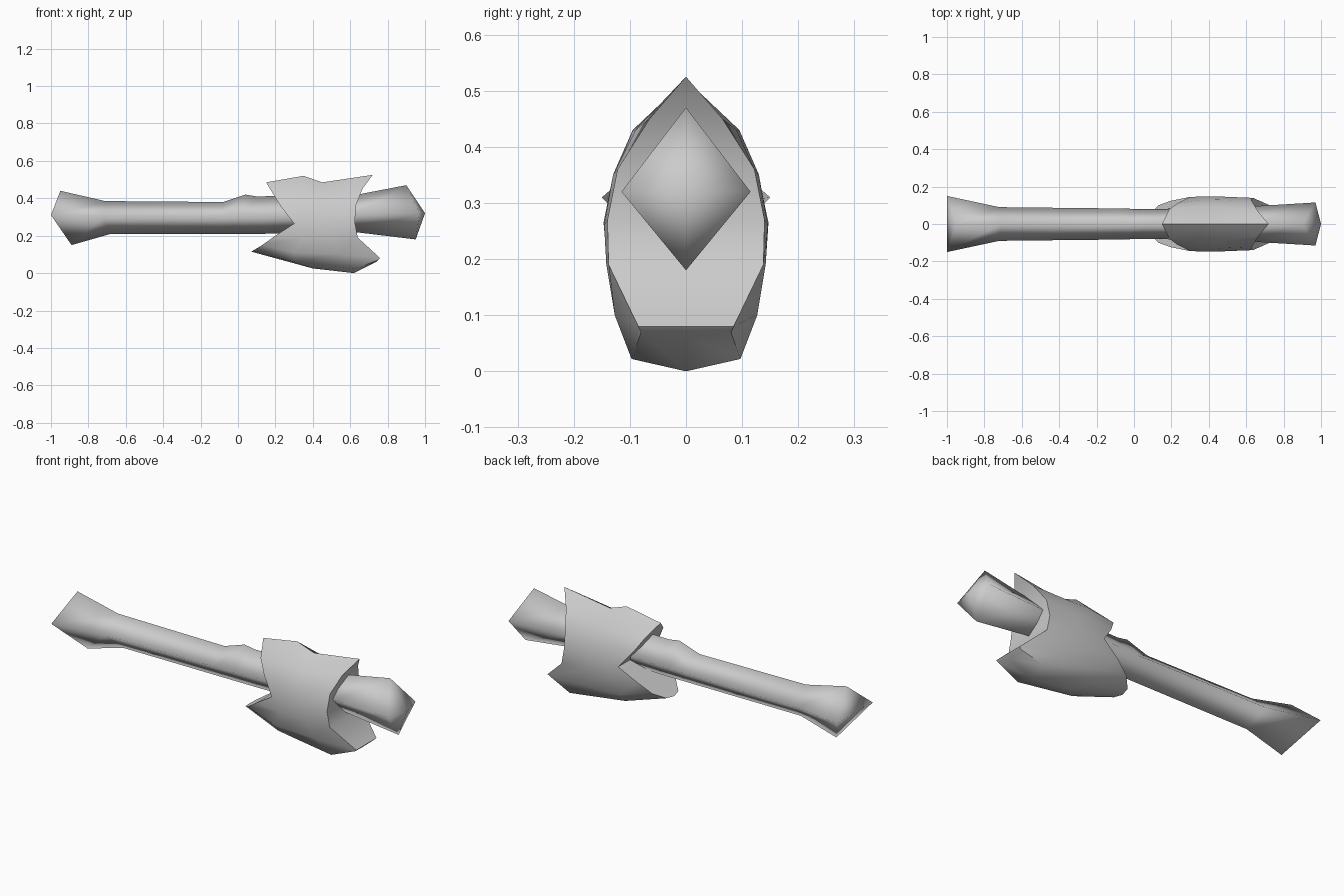
import bpy
import bmesh
import math

default = bpy.data.objects.get("Cube")
if default:
    bpy.data.objects.remove(default, do_unlink=True)


def make_material(name, colour):
    mat = bpy.data.materials.new(name)
    mat.use_nodes = True
    mat.diffuse_color = colour
    mat.node_tree.nodes["Principled BSDF"].inputs["Base Color"].default_value = colour
    return mat


grey = make_material("plain grey", (0.6, 0.6, 0.6, 1))


def finish(name, bm, angle):
    """Turn a bmesh into a smooth shaded grey object."""
    bmesh.ops.remove_doubles(bm, verts=bm.verts, dist=0.0005)
    bmesh.ops.recalc_face_normals(bm, faces=bm.faces)
    mesh = bpy.data.meshes.new(name)
    bm.to_mesh(mesh)
    bm.free()
    mesh.materials.append(grey)
    obj = bpy.data.objects.new(name, mesh)
    bpy.context.collection.objects.link(obj)
    bpy.ops.object.select_all(action="DESELECT")
    obj.select_set(True)
    bpy.context.view_layer.objects.active = obj
    bpy.ops.object.shade_smooth_by_angle(angle=math.radians(angle))
    return obj


def bridge(bm, first, second, closed):
    """Join two rows of points with quads, dropping collapsed corners."""
    count = len(first)
    for i in range(count if closed else count - 1):
        j = (i + 1) % count
        corners = []
        for v in (first[i], first[j], second[j], second[i]):
            if all((v.co - c.co).length > 0.0005 for c in corners):
                corners.append(v)
        if len(corners) > 2:
            bm.faces.new(corners)


# Shaft: diamond rings, each given as top (x, z), side (x, y, z), bottom (x, z)
shaft_rings = [
    ((-.95, .44), (-1, .15, .31), (-.89, .15)),
    ((-.71, .385), (-.72, .09, .3), (-.68, .21)),
    ((-.08, .38), (-.08, .083, .3), (-.08, .21)),
    ((.04, .42), (.04, .08, .3), (.04, .21)),
    ((.1, .41), (.13, .08, .3), (.13, .21)),
    ((.64, .42), (.64, .095, .32), (.62, .22)),
    ((.9, .47), (.97, .115, .32), (.95, .18)),
]
bm = bmesh.new()
rings = []
for (tx, tz), (sx, sy, sz), (bx, bz) in shaft_rings:
    points = [(tx, 0, tz), (sx, sy, sz), (bx, 0, bz), (sx, -sy, sz)]
    rings.append([bm.verts.new(p) for p in points])
for near, far in zip(rings, rings[1:]):
    bridge(bm, near, far, True)

# Butt end folded along its side-to-side edge, far end rising to a point
top, left, bottom, right = rings[0]
bm.faces.new((top, left, right))
bm.faces.new((bottom, left, right))
tip = bm.verts.new((1, 0, .32))
for i in range(4):
    bm.faces.new((rings[-1][i], rings[-1][i - 1], tip))
finish("shaft", bm, 120)

# Head: rows from crest to keel, each running from the rear rim to the front rim
head_rows = [
    [(.15, 0, .485), (.35, 0, .52), (.45, 0, .485), (.72, 0, .525)],
    [(.19, .08, .42), (.35, .095, .43), (.45, .09, .43), (.665, .065, .45)],
    [(.23, .11, .355), (.35, .128, .355), (.45, .13, .35), (.63, .122, .36)],
    [(.3, .145, .265), (.38, .147, .265), (.48, .146, .26), (.625, .14, .27)],
    [(.2, .125, .2), (.35, .14, .19), (.5, .142, .19), (.64, .138, .19)],
    [(.13, .1, .15), (.3, .128, .11), (.55, .127, .1), (.76, .085, .08)],
    [(.08, .05, .12), (.3, .085, .06), (.62, .097, .022), (.75, .08, .07)],
    [(.07, 0, .115), (.4, 0, .025), (.62, 0, 0), (.74, 0, .06)],
]
bm = bmesh.new()
loops = []
for row in head_rows:
    outward = [bm.verts.new(p) for p in row]
    mirrored = [bm.verts.new((x, -y, z)) for x, y, z in reversed(row)]
    loops.append(outward + mirrored)
for upper, lower in zip(loops, loops[1:]):
    bridge(bm, upper, lower, True)
finish("head", bm, 60)
